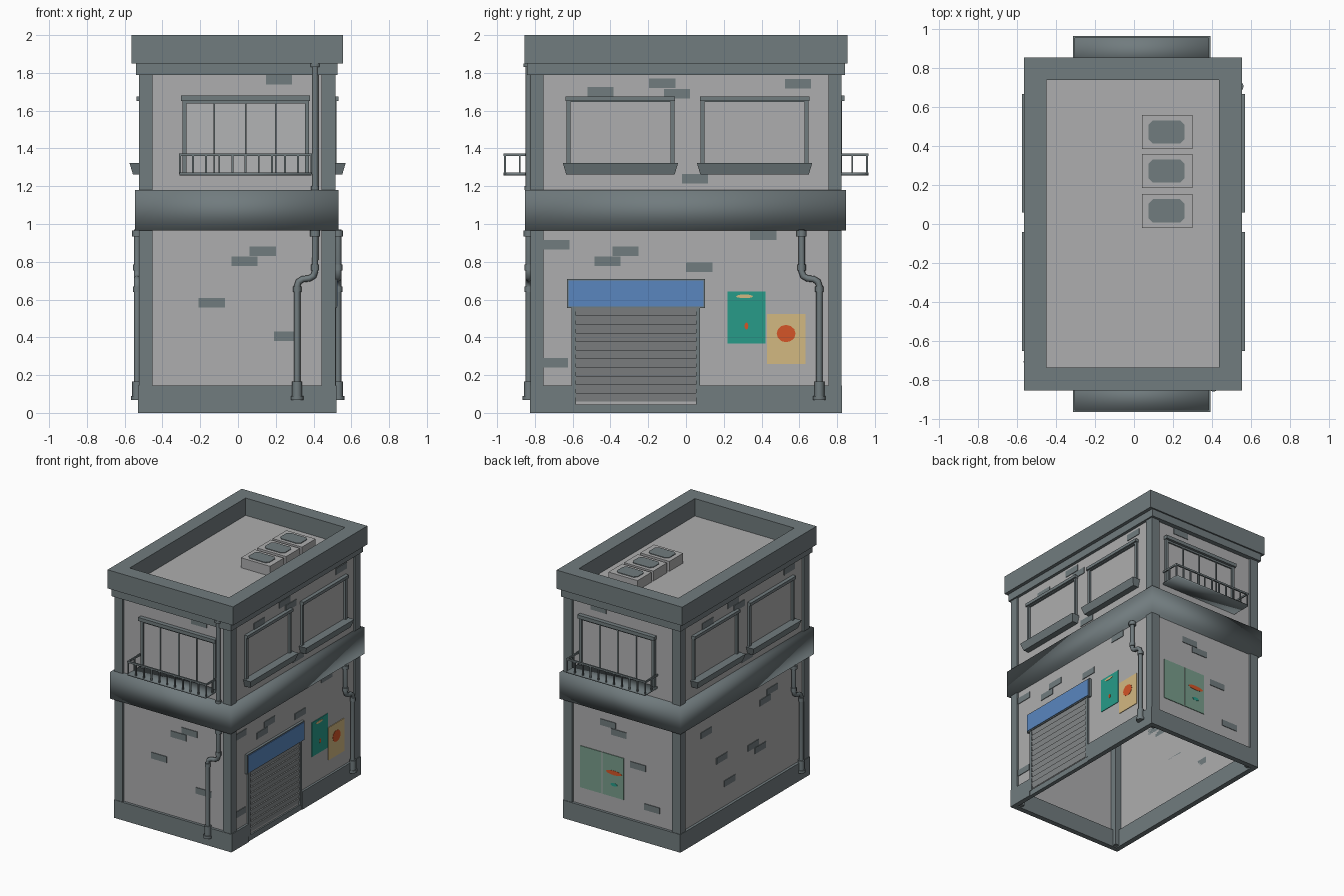
import bpy, bmesh, math

if "Cube" in bpy.data.objects:
    bpy.data.objects.remove(bpy.data.objects["Cube"])

def mat(name, r, g, b):
    m = bpy.data.materials.new(name)
    m.diffuse_color = (r, g, b, 1)
    m.use_nodes = True
    m.node_tree.nodes["Principled BSDF"].inputs["Base Color"].default_value = m.diffuse_color
    return m

WALL = mat("wall_grey", .42, .42, .425)
TRIM = mat("trim_slate", .165, .2, .21)
SHUT = mat("shutter_grey", .25, .265, .27)
GLASS = mat("pane_grey", .45, .455, .46)
BLUE = mat("awning_blue", .1, .24, .52)
TEAL = mat("poster_teal", .02, .33, .25)
TAN = mat("poster_tan", .65, .48, .22)
RED = mat("poster_orange", .66, .09, .02)
PALE = mat("poster_pale_green", .19, .34, .26)

X0, X1, Y = -.507, .503, .805          # wall planes

def place(face, a, z, d):
    """a = along the wall, z = up, d = distance out of the wall"""
    return {"front": (a, -Y - d, z), "back": (a, Y + d, z),
            "right": (X1 + d, a, z), "left": (X0 - d, a, z),
            "top": (a, z, d), None: (a, d, z)}[face]

def mesh(name, verts, faces, m, smooth=False):
    me = bpy.data.meshes.new(name)
    me.from_pydata(verts, [], faces)
    bm = bmesh.new()
    bm.from_mesh(me)
    bmesh.ops.recalc_face_normals(bm, faces=bm.faces)
    for f in bm.faces:
        f.smooth = smooth
    bm.to_mesh(me)
    bm.free()
    me.materials.append(m)
    ob = bpy.data.objects.new(name, me)
    bpy.context.collection.objects.link(ob)
    return ob

def block(name, face, a0, a1, z0, z1, d0, d1, m, taper=0, smooth=False, bottom=True):
    v = []
    for z, t in ((z0, taper), (z1, 0)):
        v += [place(face, a, z, d) for a, d in
              ((a0 + t, d0), (a1 - t, d0), (a1 - t, d1 - t), (a0 + t, d1 - t))]
    f = [(4, 5, 6, 7)] + [(i, (i + 1) % 4, (i + 1) % 4 + 4, i + 4) for i in range(4)]
    if bottom:
        f.append((3, 2, 1, 0))
    return mesh(name, v, f, m, smooth)

def prism(name, face, pts, d0, d1, m):
    n = len(pts)
    v = [place(face, a, z, d) for d in (d0, d1) for a, z in pts]
    f = [tuple(range(n)), tuple(range(n, 2 * n))]
    f += [(i, (i + 1) % n, (i + 1) % n + n, i + n) for i in range(n)]
    return mesh(name, v, f, m)

def disc(name, face, a, z, ra, rz, d, m):
    pts = [(a + ra * math.cos(i * math.pi / 6), z + rz * math.sin(i * math.pi / 6)) for i in range(12)]
    prism(name, face, pts, 0, d, m)

def pipe(name, face, pts, r, m=TRIM):
    cu = bpy.data.curves.new(name, "CURVE")
    cu.dimensions = "3D"
    cu.bevel_depth, cu.bevel_resolution, cu.use_fill_caps = r, 2, True
    sp = cu.splines.new("POLY")
    sp.points.add(len(pts) - 1)
    for p, (a, z) in zip(sp.points, pts):
        p.co = (*place(face, a, z, .027), 1)
    cu.materials.append(m)
    ob = bpy.data.objects.new(name, cu)
    bpy.context.collection.objects.link(ob)
    bpy.ops.object.select_all(action="DESELECT")
    ob.select_set(True)
    bpy.context.view_layer.objects.active = ob
    bpy.ops.object.convert(target="MESH")
    bpy.ops.object.shade_smooth_by_angle(angle=math.radians(50))

# walls (open underneath), corner pillars
block("walls", None, X0, X1, .02, 1.86, -Y, Y, WALL, bottom=False)
for x0, x1 in ((-.525, -.452), (.442, .515)):
    for y0, y1 in ((-.823, -.755), (.755, .823)):
        block("corner_pillar", None, x0, x1, .01, 1.8, y0, y1, TRIM)

# plinth, broken at the shop door
for face in ("front", "back"):
    block("plinth", face, -.525, .515, 0, .145, -.02, .022, TRIM)
block("plinth", "left", -.823, .823, 0, .145, -.02, .022, TRIM)
block("plinth", "right", -.823, -.605, 0, .145, -.02, .018, TRIM)
block("plinth", "right", .075, .823, 0, .145, -.02, .018, TRIM)
block("door_step", "right", -.605, .075, 0, .045, -.02, .012, TRIM)

# floor band and cornice
block("floor_band", None, -.545, .533, .965, 1.18, -.852, .848, TRIM, smooth=True)
block("cornice", None, -.54, .527, 1.79, 1.85, -.843, .843, TRIM)

# parapet ring: square tube
outer = [(-.565, -.855), (.555, -.855), (.555, .855), (-.565, .855)]
inner = [(-.45, -.737), (.437, -.737), (.437, .74), (-.45, .74)]
pv = [(x, y, z) for ring in (outer, inner) for z in (1.85, 2.0) for x, y in ring]
pf = []
for i in range(4):
    j = (i + 1) % 4
    for p, q in ((0, 4), (4, 12), (12, 8), (8, 0)):
        pf.append((p + i, p + j, q + j, q + i))
mesh("parapet", pv, pf, TRIM)

# rooftop units
for y in (-.02, .185, .385):
    block("roof_unit", None, .04, .30, 1.86, 1.94, y, y + .175, WALL)
    c, a0, a1, b0, b1 = .022, .075, .258, y + .027, y + .147
    prism("roof_unit_fan", "top", [(a0 + c, b0), (a1 - c, b0), (a1, b0 + c), (a1, b1 - c),
          (a1 - c, b1), (a0 + c, b1), (a0, b1 - c), (a0, b0 + c)], 1.935, 1.945, TRIM)

# side windows with deep sills
for face in ("right", "left"):
    for c in (-.347, .363):
        block("window_sill", face, c - .305, c + .305, 1.262, 1.322, 0, .067, TRIM, taper=.018)
        block("window_head", face, c - .29, c + .29, 1.652, 1.676, 0, .03, TRIM)
        block("window_head_lip", face, c - .27, c + .27, 1.645, 1.655, 0, .015, TRIM)
        for s in (-.275, .275):
            block("window_post", face, c + s - .011, c + s + .011, 1.31, 1.655, 0, .018, TRIM)

# balconies with glazed doors
for face in ("front", "back"):
    block("balcony_pane", face, -.28, .365, 1.265, 1.65, 0, .004, GLASS)
    block("balcony_head", face, -.302, .382, 1.652, 1.68, 0, .035, TRIM)
    block("balcony_head_lip", face, -.29, .37, 1.637, 1.652, 0, .015, TRIM)
    for a in (-.283, .366):
        block("balcony_post", face, a - .011, a + .011, 1.26, 1.655, 0, .02, TRIM)
    for a in (-.125, .04, .2):
        block("balcony_mullion", face, a - .004, a + .004, 1.265, 1.64, 0, .012, TRIM)
    block("balcony_floor", face, -.31, .39, 1.258, 1.272, 0, .16, TRIM, smooth=True)
    block("balcony_rail", face, -.313, .393, 1.36, 1.374, .148, .16, TRIM)
    for a in (-.313, .383):
        block("balcony_side_rail", face, a, a + .01, 1.36, 1.374, 0, .15, TRIM)
        block("balcony_side_bar", face, a, a + .01, 1.265, 1.365, .07, .08, TRIM)
    for i in range(11):
        a = -.308 + i * .0696
        block("balcony_bar", face, a - .005, a + .005, 1.265, 1.365, .149, .159, TRIM)

# shop shutter: angled slats in a frame, with a blue sign box
n, z0, z1 = 11, .06, .56
h = (z1 - z0) / n
for i in range(n):
    z = z0 + i * h
    v = [place("right", a, zz, d) for a in (-.585, .055) for zz, d in
         ((z, 0), (z, .003), (z + h, .014), (z + h, 0))]
    mesh("shutter_slat", v, [(0, 1, 2, 3), (4, 5, 6, 7), (0, 1, 5, 4), (1, 2, 6, 5),
         (2, 3, 7, 6), (3, 0, 4, 7)], SHUT)
for a in (-.605, .053):
    block("shutter_frame", "right", a, a + .022, .04, .56, 0, .016, TRIM)
block("sign_frame", "right", -.63, .1, .555, .71, 0, .02, TRIM)
block("sign_panel", "right", -.622, .092, .564, .702, .015, .025, BLUE)

# posters
block("teal_poster", "right", .22, .42, .367, .642, 0, .005, TEAL)
disc("teal_poster_mark", "right", .31, .617, .045, .01, .007, TAN)
disc("teal_poster_dot", "right", .32, .46, .01, .018, .007, RED)
block("tan_poster", "right", .43, .632, .26, .523, 0, .005, TAN)
disc("tan_poster_spot", "right", .53, .42, .05, .046, .007, RED)
block("pale_poster", "back", .188, .38, .28, .615, 0, .005, PALE)
block("pale_poster", "back", -.01, .18, .28, .615, 0, .005, PALE)
disc("pale_poster_mark", "back", .075, .475, .07, .018, .007, RED)
disc("pale_poster_dot", "back", .075, .38, .03, .013, .007, TEAL)

# exposed bricks: left edge and bottom on each wall
bricks = {
    "front": [(-.035, .777), (.062, .83), (-.208, .557), (.19, .38), (.147, 1.738)],
    "back": [(-.035, .777), (.062, .83), (-.208, .557), (-.33, .25), (.147, 1.738)],
    "right": [(-.755, .865), (-.39, .83), (-.485, .777), (0, .747), (.34, .915), (-.765, .24),
              (-.195, 1.72), (-.117, 1.665), (-.522, 1.675), (.523, 1.718), (-.022, 1.215)],
    "left": [(.4, .8), (.2, .52), (.1, .3), (-.35, .777), (-.44, .83), (-.2, .47), (-.29, .417),
             (.055, 1.72), (-.02, 1.665), (.382, 1.675), (-.66, 1.718), (-.12, 1.215)],
}
for face, spots in bricks.items():
    for a, z in spots:
        block("brick", face, a, a + .139, z, z + .05, 0, .005, TRIM)

# drainpipes: s-bend lower run with collars
def drain(face, top, low):
    k = 1 if low > top else -1
    pts = [(top, .97), (top, .75), (top + k * .008, .725), (top + k * .03, .712),
           (low - k * .03, .708), (low - k * .008, .695), (low, .67), (low, .08)]
    pipe("drainpipe", face, pts, .017)
    for a, za, zb, r in ((top, .935, .966, .027), (top, .755, .785, .022),
                         (low, .64, .67, .022), (low, .085, .165, .026), (low, .068, .09, .033)):
        pipe("drainpipe_collar", face, [(a, za), (a, zb)], r)

drain("front", .408, .313)
drain("right", .612, .706)
drain("left", -.612, -.706)
pipe("upper_drainpipe", "front", [(.408, 1.18), (.408, 1.85)], .017)
pipe("upper_drainpipe_collar", "front", [(.408, 1.83), (.408, 1.85)], .029)
pipe("upper_drainpipe_collar", "front", [(.408, 1.18), (.408, 1.2)], .022)
